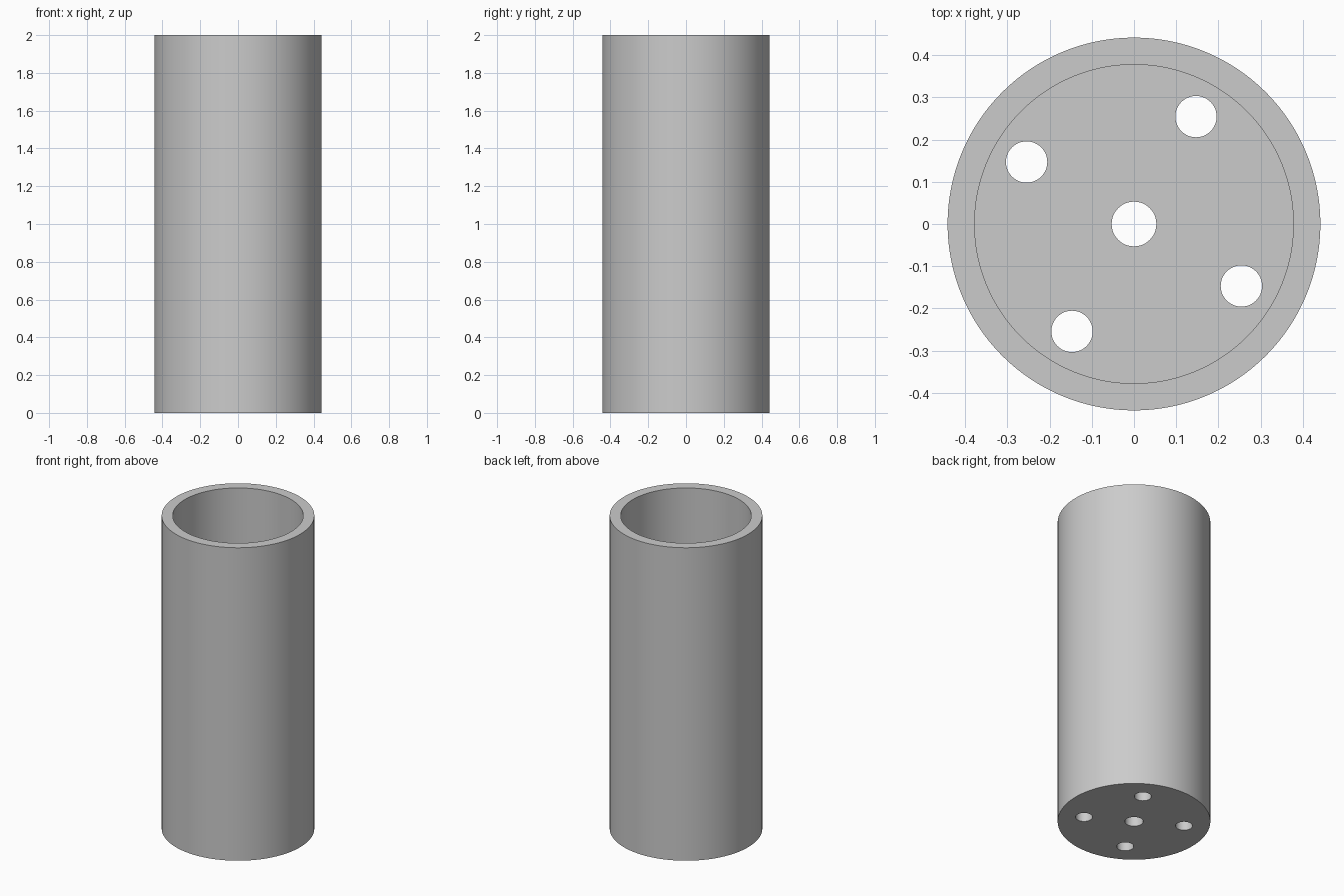
import bpy, bmesh
from math import sin, cos, tau, radians

old = bpy.data.objects.get("Cube")
if old:
    bpy.data.objects.remove(old, do_unlink=True)

OUTER, INNER = 0.442, 0.378
HEIGHT, FLOOR = 2.0, 0.06

grey = bpy.data.materials.new("plain grey")
grey.use_nodes = True
colour = (0.6, 0.6, 0.6, 1)
grey.diffuse_color = colour
grey.node_tree.nodes["Principled BSDF"].inputs["Base Color"].default_value = colour


def extruded_disc(name, circles, z0, z1):
    """Extrude a flat outline; circles after the first become holes."""
    curve = bpy.data.curves.new(name, "CURVE")
    curve.dimensions = "2D"
    curve.fill_mode = "BOTH"
    curve.extrude = (z1 - z0) / 2
    for x, y, radius, sides in circles:
        spline = curve.splines.new("POLY")
        spline.points.add(sides - 1)
        spline.use_cyclic_u = True
        for i, point in enumerate(spline.points):
            a = tau * i / sides
            point.co = (x + radius * cos(a), y + radius * sin(a), 0, 1)
    source = bpy.data.objects.new(name + " outline", curve)
    bpy.context.collection.objects.link(source)
    bpy.context.view_layer.update()
    graph = bpy.context.evaluated_depsgraph_get()
    mesh = bpy.data.meshes.new_from_object(source.evaluated_get(graph))
    bpy.data.objects.remove(source, do_unlink=True)

    # Weld caps to walls and face everything outwards
    bm = bmesh.new()
    bm.from_mesh(mesh)
    bmesh.ops.remove_doubles(bm, verts=bm.verts, dist=1e-4)
    bmesh.ops.recalc_face_normals(bm, faces=bm.faces)
    bmesh.ops.translate(bm, verts=bm.verts, vec=(0, 0, (z0 + z1) / 2))
    bm.to_mesh(mesh)
    bm.free()
    mesh.materials.clear()
    mesh.materials.append(grey)

    obj = bpy.data.objects.new(name, mesh)
    bpy.context.collection.objects.link(obj)
    bpy.ops.object.select_all(action="DESELECT")
    obj.select_set(True)
    bpy.context.view_layer.objects.active = obj
    bpy.ops.object.shade_smooth_by_angle(angle=radians(30))
    return obj


# Open tube wall
extruded_disc("tube_wall", [(0, 0, OUTER, 128), (0, 0, INNER, 128)], FLOOR, HEIGHT)

# Base plate with a centre hole and four holes around it
holes = [(0, 0, 0.053, 48)]
for k in range(4):
    a = radians(60 + 90 * k)
    holes.append((0.294 * cos(a), 0.294 * sin(a), 0.049, 48))
extruded_disc("base_plate", [(0, 0, OUTER, 128)] + holes, 0, FLOOR)
